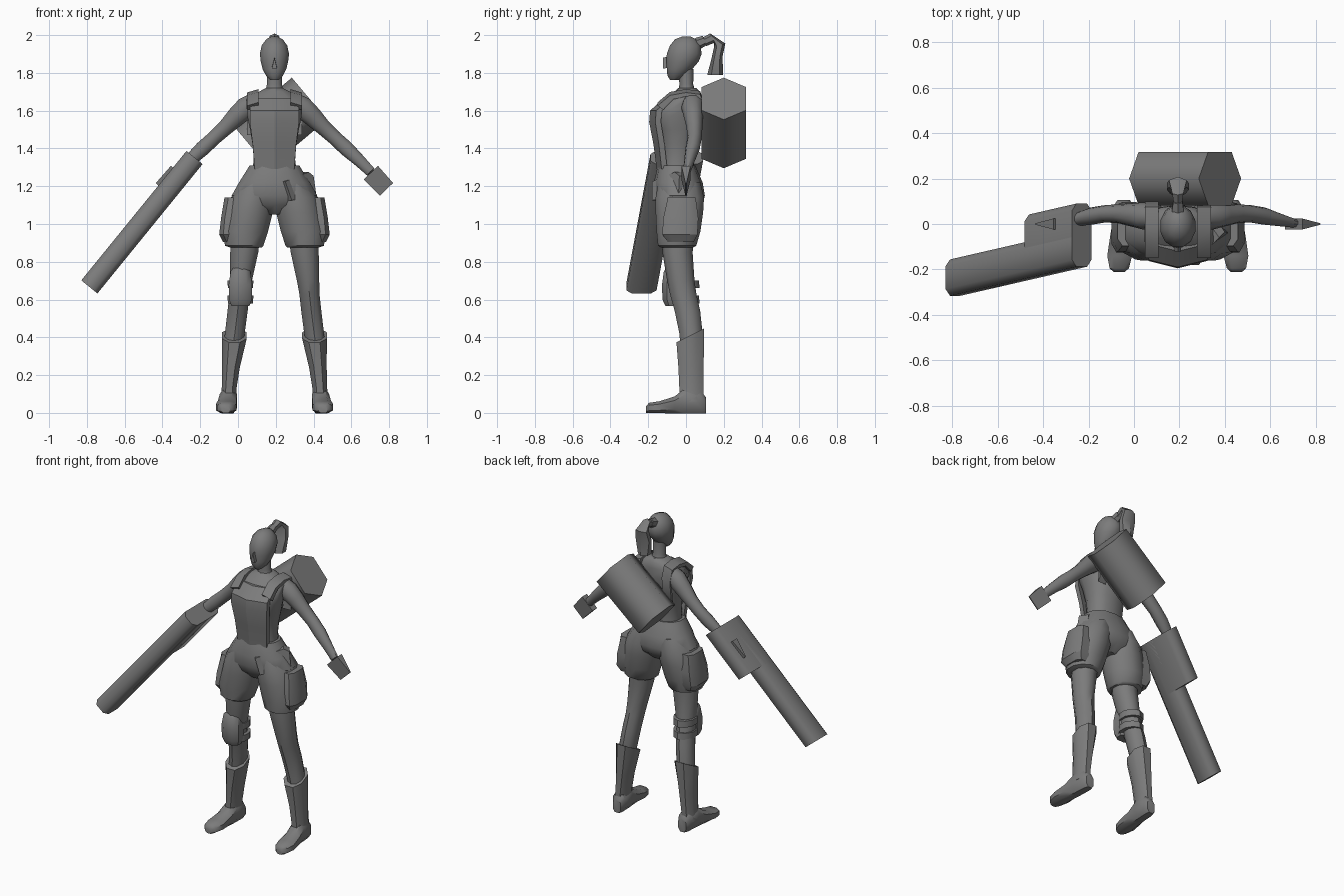
import bpy, bmesh, math
from mathutils import Vector as V

C = 0.193  # body centre line
grey = bpy.data.materials.new("mid grey")
grey.diffuse_color = (0.2, 0.2, 0.2, 1)


def skin(name, rings, angle=40):
    """Join rings of points into a closed, capped shell."""
    bm = bmesh.new()
    loops = [[bm.verts.new(p) for p in r] for r in rings]
    n = len(loops[0])
    for a, b in zip(loops, loops[1:]):
        for i in range(n):
            j = (i + 1) % n
            bm.faces.new((a[i], a[j], b[j], b[i]))
    bm.faces.new(loops[0])
    bm.faces.new(loops[-1])
    bmesh.ops.recalc_face_normals(bm, faces=bm.faces)
    me = bpy.data.meshes.new(name)
    bm.to_mesh(me)
    bm.free()
    ob = bpy.data.objects.new(name, me)
    bpy.context.collection.objects.link(ob)
    me.materials.append(grey)
    bpy.context.view_layer.objects.active = ob
    ob.select_set(True)
    bpy.ops.object.shade_smooth_by_angle(angle=math.radians(angle))
    ob.select_set(False)
    return ob


def ring(c, u, v, n=10, power=1.0):
    """Rounded ring spanned by half axes u and v; a low power is boxier."""
    pts = []
    for i in range(n):
        t = 2 * math.pi * (i + 0.5) / n
        k, s = math.cos(t), math.sin(t)
        pts.append(V(c) + V(u) * math.copysign(abs(k) ** power, k) + V(v) * math.copysign(abs(s) ** power, s))
    return pts


def stack(name, rows, side=1, n=10, power=1.0, tilt=0, angle=40):
    """Rows of (dx, y front, y back, z, half width) stacked upward; tilt raises the back of the last row."""
    rings = []
    for k, (dx, y0, y1, z, w) in enumerate(rows):
        t = tilt if k == len(rows) - 1 else 0
        h = (y1 - y0) / 2
        rings.append(ring((C + side * dx, (y0 + y1) / 2, z), (w, 0, 0), (0, h, t * h), n, power))
    return skin(name, rings, angle)


def tube(name, pts, n=8, side=1):
    """Points of (dx, y, z, half width, half depth) with rings across the path in the XZ plane."""
    P = [V((C + side * p[0], p[1], p[2])) for p in pts]
    rings = []
    for i, p in enumerate(pts):
        d = P[min(i + 1, len(P) - 1)] - P[max(i - 1, 0)]
        u = d.cross(V((0, 1, 0))).normalized()
        rings.append(ring(P[i], u * p[3], u.cross(d).normalized() * p[4], n))
    return skin(name, rings)


def slab(name, corners, offset):
    """Flat panel with a thickness vector."""
    return skin(name, [[V(p) for p in corners], [V(p) + V(offset) for p in corners]], 20)


# Head, nose and neck
stack("head", [(0, -.085, -.04, 1.762, .022), (0, -.1, .0, 1.785, .046), (0, -.104, .035, 1.82, .065),
               (0, -.106, .07, 1.86, .075), (0, -.105, .086, 1.90, .08), (0, -.088, .08, 1.945, .07),
               (0, -.06, .055, 1.978, .045), (0, -.02, .025, 1.993, .015)], n=12)
slab("nose", [(C - .014, -.1, 1.826), (C + .014, -.1, 1.826), (C, -.1, 1.885)], (0, -.022, -.004))
stack("neck", [(0, -.06, .07, 1.66, .075), (0, -.04, .05, 1.70, .05), (0, -.035, .038, 1.74, .042),
               (0, -.04, .04, 1.82, .042)])

# Tied hair: knot and hanging tail
skin("hair_tie", [ring((C, .06, 1.955), (.03, 0, 0), (0, -.012, .03), 6),
                  ring((C, .1, 1.972), (.024, 0, 0), (0, -.012, .024), 6)])
skin("hair_tail", [ring(c, (w, 0, 0), v, 6) for c, w, v in (
    ((C, .09, 1.96), .02, (0, -.018, .018)), ((C, .14, 1.985), .028, (0, -.012, .024)),
    ((C, .178, 1.945), .045, (0, .03, .01)), ((C, .165, 1.885), .056, (0, .028, 0)),
    ((C, .155, 1.79), .04, (0, .042, 0)))])

# Torso
stack("torso", [(0, -.135, .045, 1.28, .12), (0, -.13, .04, 1.34, .112), (0, -.135, .05, 1.42, .118),
                (0, -.155, .07, 1.50, .132), (0, -.18, .08, 1.57, .147), (0, -.165, .085, 1.61, .15),
                (0, -.1, .08, 1.665, .15), (0, -.06, .075, 1.70, .085), (0, -.04, .055, 1.72, .045)], n=14, power=.85)

# Bib panel on the chest
skin("bib", [[V((C + x, y + abs(x) * .25 + d, z)) for x in (-w, -w / 2, 0, w / 2, w) for d in (0,)] +
             [V((C + x, y + abs(x) * .25 + .03, z)) for x in (w, w / 2, 0, -w / 2, -w)]
             for z, y, w in ((1.29, -.155, .105), (1.42, -.172, .115), (1.54, -.195, .13), (1.6, -.19, .13),
                             (1.665, -.12, .125))], 25)

for s, tag in ((1, "left"), (-1, "right")):
    # Shoulder strap, running over from front to back
    skin(tag + "_strap", [[V((C + s * (.115 + a), y, z + a * -.3)) for a in (-.03, .03)] +
                          [V((C + s * (.115 + a), y * .8, z - .03)) for a in (.03, -.03)]
                          for y, z in ((-.15, 1.635), (-.085, 1.69), (0, 1.705), (.075, 1.695), (.1, 1.62), (.085, 1.5))])
    # Arm and hand
    tube(tag + "_arm", [(.09, .035, 1.655, .05, .055), (.15, .035, 1.615, .062, .06), (.2, .04, 1.57, .055, .052),
                        (.26, .045, 1.51, .044, .042), (.32, .045, 1.455, .04, .038), (.38, .035, 1.40, .042, .038),
                        (.45, .018, 1.335, .034, .028), (.51, .004, 1.275, .028, .02)], 10, s)
    c = [(.548, 1.312), (.472, 1.235)]
    skin(tag + "_hand", [[V((C + s * x, y, z)) for x, z, y in ((c[0] + (-t,)), (c[1] + (-t,)), (c[1] + (t,)), (c[0] + (t,)))]
                         for c, t in (([(.548, 1.308), (.472, 1.235)], .024), ([(.628, 1.217), (.558, 1.15)], .003))], 20)
    # Shorts leg and bare leg
    stack(tag + "_shorts_leg", [(.15, -.135, .04, .875, .085), (.16, -.152, .058, .885, .105), (.155, -.16, .08, .96, .125),
                                (.13, -.165, .095, 1.06, .125), (.115, -.165, .1, 1.14, .12),
                                (.09, -.15, .08, 1.22, .085)], s, 12)
    stack(tag + "_leg", [(.228, -.025, .09, .3, .05), (.21, -.035, .088, .42, .055), (.195, -.06, .075, .54, .056),
                         (.185, -.085, .055, .63, .056), (.178, -.1, .045, .7, .062), (.16, -.125, .035, .85, .078),
                         (.15, -.13, .045, .95, .08)], s, 10)
    # Boot shaft with slanted cuff, and foot
    stack(tag + "_boot", [(.245, -.04, .098, .06, .046), (.24, -.04, .096, .13, .042), (.23, -.045, .098, .24, .05),
                          (.212, -.056, .102, .41, .07)], s, 8, .9, .5)
    skin(tag + "_foot", [ring((C + s * dx, y, h / 2), (w, 0, 0), (0, 0, h / 2 * 1.12), 8, .75) for y, dx, w, h in (
        (.105, .238, .03, .08), (.08, .24, .045, .115), (.0, .244, .048, .13), (-.06, .25, .052, .085),
        (-.14, .256, .058, .06), (-.195, .258, .045, .052), (-.212, .258, .025, .035))])
    # Hanging side pouch
    stack(tag + "_side_pouch", [(.225, -.1, .045, .905, .05), (.24, -.13, .065, .945, .055), (.235, -.125, .07, 1.03, .05),
                                (.215, -.1, .055, 1.14, .052)], s, 8, .6, 0, 30)

# Hips of the shorts
stack("shorts_hips", [(0, -.1, .03, 1.05, .1), (0, -.15, .085, 1.10, .2), (0, -.17, .1, 1.15, .232), (0, -.17, .088, 1.22, .192),
                      (0, -.155, .06, 1.285, .15), (0, -.148, .05, 1.31, .135)], n=14, power=.9)

# Flat hip pocket on the front corner
slab("hip_pocket", [(.25, -.18, 1.225), (.285, -.18, 1.125), (.415, -.04, 1.15), (.40, -.035, 1.255), (.375, -.06, 1.275)],
     (-.035, .05, 0))

# Knee pad with two straps
stack("knee_pad", [(.18, -.11, -.03, .565, .05), (.18, -.128, -.02, .6, .064), (.18, -.13, -.02, .68, .066),
                   (.18, -.12, -.02, .75, .055), (.18, -.105, -.03, .768, .04)], -1, 8, .75)
for i, z in enumerate((.6, .68)):
    stack("knee_strap_%d" % i, [(.18, -.1, .072, z - .02, .07), (.18, -.1, .068, z + .022, .072)], -1, 10)

# Rolled pack on the back, a tilted six-sided bar
axis, across, mid = V((.766, 0, .643)), V((.643, 0, -.766)), V((.225, .2, 1.535))
section = ((-.145, 0), (-.08, -.118), (.08, -.118), (.145, 0), (.08, .118), (-.08, .118))
skin("back_pack", [[mid + axis * t + across * a + V((0, b, 0)) for a, b in section] for t in (-.2, .2)], 65)

# Forearm weapon: long barrel with a short housing behind it
A, B = V((-.23, -.108, 1.352)), V((-.787, -.236, .667))
d = (B - A).normalized()
u = d.cross(V((0, 1, 0))).normalized()
w = V((0, 1, 0))
bar = ((-.055, -.05), (-.03, -.08), (.03, -.08), (.055, -.05), (.055, .05), (.03, .08), (-.03, .08), (-.055, .05))
skin("weapon_barrel", [[p + u * a + w * b for a, b in bar] for p in (A, B)], 65)
house = ((-.055, -.1), (.055, -.1), (.055, .07), (.03, .1), (-.03, .1), (-.055, .07))
H = A + w * .098
skin("weapon_housing", [[p + u * a + w * b for a, b in house] for p in (H, H + d * .335)], 65)
